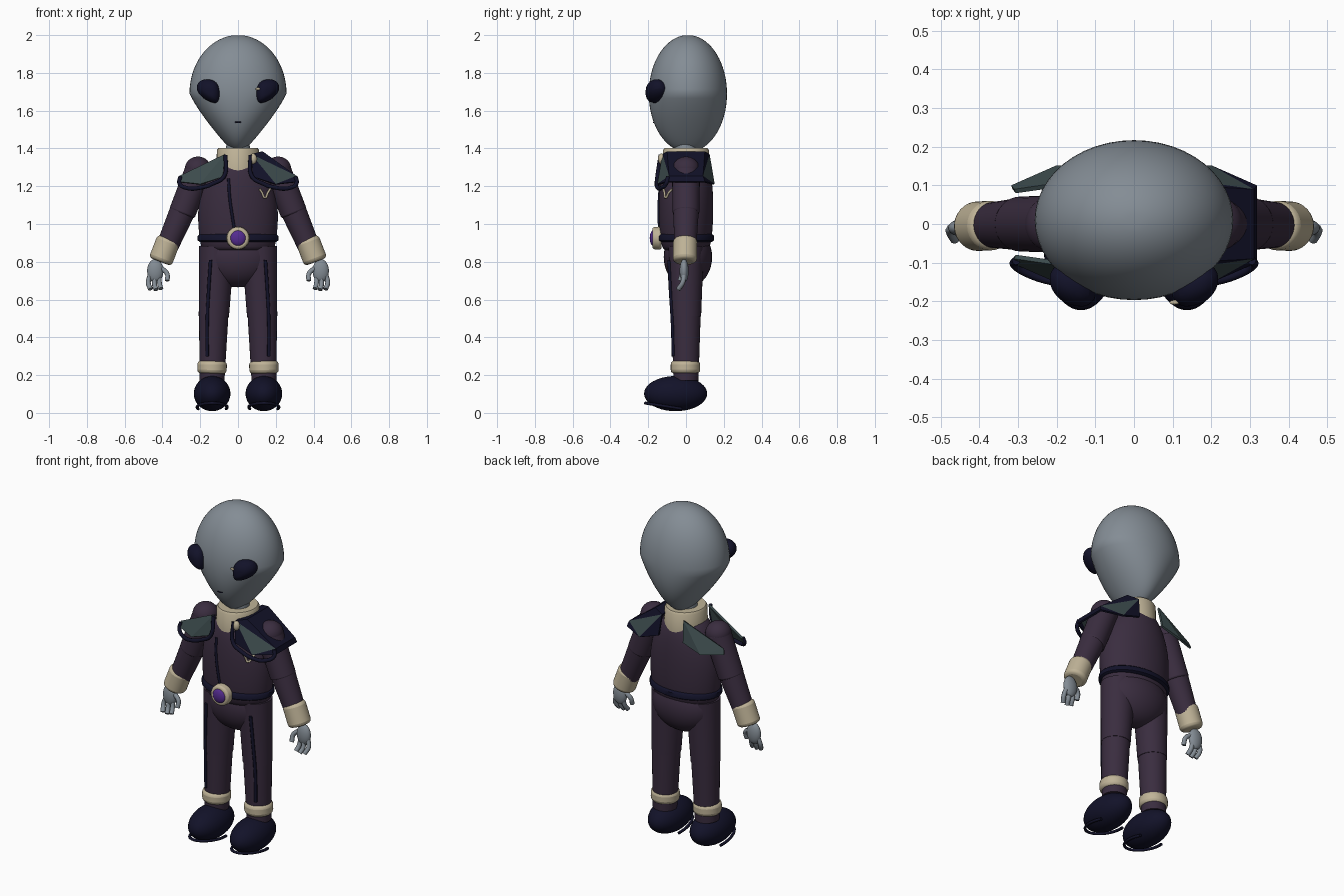
import bpy, bmesh, math
from mathutils import Vector, Matrix

if "Cube" in bpy.data.objects:
    bpy.data.objects.remove(bpy.data.objects["Cube"])

def mat(name, r, g, b):
    m = bpy.data.materials.new(name)
    m.diffuse_color = (r, g, b, 1)
    m.use_nodes = True
    m.node_tree.nodes["Principled BSDF"].inputs["Base Color"].default_value = m.diffuse_color
    return m

SKIN = mat("grey skin", 0.23, 0.265, 0.30)
SUIT = mat("plum suit", 0.042, 0.026, 0.05)
NAVY = mat("dark navy", 0.006, 0.006, 0.022)
CREAM = mat("cream trim", 0.52, 0.45, 0.31)
TEAL = mat("slate teal", 0.045, 0.07, 0.073)
GEM = mat("violet gem", 0.09, 0.025, 0.28)

def finish(name, bm, *mats, smooth=True, subsurf=0, bevel=0, solid=0, recalc=True):
    if recalc:
        bmesh.ops.recalc_face_normals(bm, faces=bm.faces)
    me = bpy.data.meshes.new(name)
    bm.to_mesh(me)
    bm.free()
    ob = bpy.data.objects.new(name, me)
    bpy.context.collection.objects.link(ob)
    for m in mats:
        me.materials.append(m)
    if smooth:
        bpy.ops.object.select_all(action='DESELECT')
        ob.select_set(True)
        bpy.context.view_layer.objects.active = ob
        bpy.ops.object.shade_smooth_by_angle(angle=math.radians(50))
    if solid:
        ob.modifiers.new("thickness", 'SOLIDIFY').thickness = solid
    if bevel:
        b = ob.modifiers.new("round", 'BEVEL')
        b.width, b.segments = bevel, 3
    if subsurf:
        ob.modifiers.new("smooth", 'SUBSURF').levels = subsurf
    return ob

def ball(name, c, r, m, rot=None):
    bm = bmesh.new()
    M = Matrix.Translation(c) @ (rot or Matrix()) @ Matrix.Diagonal((*r, 1))
    bmesh.ops.create_uvsphere(bm, u_segments=32, v_segments=20, radius=1, matrix=M)
    return finish(name, bm, m)

def limb(name, a, b, r0, r1, m, bevel=0, seg=32):
    a, b = Vector(a), Vector(b)
    M = Matrix.Translation((a + b) / 2) @ (b - a).to_track_quat('Z', 'Y').to_matrix().to_4x4()
    bm = bmesh.new()
    bmesh.ops.create_cone(bm, cap_ends=True, segments=seg, radius1=r0, radius2=r1,
                          depth=(b - a).length, matrix=M)
    return finish(name, bm, m, bevel=bevel)

def loft(name, rings, m, subsurf=0, **kw):
    """Skin a list of point rings and cap both ends."""
    bm = bmesh.new()
    vs = [[bm.verts.new(p) for p in r] for r in rings]
    n = len(vs[0])
    for a, b in zip(vs, vs[1:]):
        for i in range(n):
            bm.faces.new((a[i], a[(i + 1) % n], b[(i + 1) % n], b[i]))
    bm.faces.new(vs[0])
    bm.faces.new(vs[-1])
    return finish(name, bm, m, subsurf=subsurf, **kw)

def ellipse(z, rx, ry, cy=0, n=32):
    return [(rx * math.cos(2 * math.pi * i / n), cy + ry * math.sin(2 * math.pi * i / n), z) for i in range(n)]

def tube(name, pts, r, m, closed=False):
    cu = bpy.data.curves.new(name, 'CURVE')
    cu.dimensions, cu.bevel_depth, cu.bevel_resolution, cu.use_fill_caps = '3D', r, 2, True
    sp = cu.splines.new('BEZIER')
    sp.bezier_points.add(len(pts) - 1)
    for bp, p in zip(sp.bezier_points, pts):
        bp.co = p
        bp.handle_left_type = bp.handle_right_type = 'AUTO'
    sp.resolution_u, sp.use_cyclic_u = 6, closed
    cu.materials.append(m)
    ob = bpy.data.objects.new(name, cu)
    bpy.context.collection.objects.link(ob)
    bpy.ops.object.select_all(action='DESELECT')
    ob.select_set(True)
    bpy.context.view_layer.objects.active = ob
    bpy.ops.object.convert(target='MESH')

# Head: ellipsoid whose width tapers below the brow
def head_size(z):
    f = math.sqrt(max(1 - ((z - 1.69) / 0.31) ** 2, 0))
    return 0.257 * f * (1 - 1.9 * max(1.69 - z, 0)), 0.207 * f
rings = []
for i in range(1, 40):
    z = 1.69 - 0.31 * math.cos(math.pi * i / 40)
    rings.append(ellipse(z, *head_size(z), 0.01, 48))
loft("head", rings, SKIN)

# Eyes: domed almond shapes, each with a small glint
outline = [(.222, 1.715), (.205, 1.757), (.16, 1.766), (.112, 1.752),
           (.097, 1.70), (.105, 1.637), (.15, 1.648), (.195, 1.675)]
for s, side in ((-1, "left"), (1, "right")):
    layers = [(.5, -.10), (1.04, -.14), (1.08, -.165), (.98, -.188), (.65, -.206), (.3, -.212)]
    loft("eye_" + side, [[(s * (.158 + (x - .158) * k), y + .25 * (x - .14) * min(k, 1), 1.70 + (z - 1.70) * k)
                          for x, z in outline] for k, y in layers], NAVY, subsurf=2)
    ball("eye_glint_" + side, (-.14 if s < 0 else .105, -.203, 1.715), (.013, .006, .007), CREAM)
tube("mouth", [(-.025, -.163, 1.542), (0, -.171, 1.538), (.025, -.163, 1.542)], .004, NAVY)

# Neck and collar
limb("neck", (0, 0, 1.28), (0, 0, 1.45), .07, .06, SKIN)
loft("collar", [ellipse(1.28, .115, .125), ellipse(1.39, .112, .122), ellipse(1.402, .104, .114),
                ellipse(1.402, .08, .09)], CREAM)
ball("collar_button", (.08, -.13, 1.345), (.02, .018, .028), CREAM)

# Torso and hips
TORSO = [(.85, .17, .11), (.875, .198, .128), (.93, .205, .137), (1.0, .213, .144), (1.1, .213, .146),
         (1.18, .197, .143), (1.25, .172, .135), (1.31, .135, .12), (1.35, .09, .09)]
loft("torso", [ellipse(*t) for t in TORSO], SUIT, subsurf=1)
ball("hips", (0, .01, .825), (.195, .128, .16), SUIT)

def chest(x, z, out=.0):
    """Point on the front of the torso."""
    for (z0, a0, b0), (z1, a1, b1) in zip(TORSO, TORSO[1:]):
        if z0 <= z <= z1:
            t = (z - z0) / (z1 - z0)
            a, b = a0 + (a1 - a0) * t, b0 + (b1 - b0) * t
            return (x, -b * math.sqrt(max(1 - (x / a) ** 2, 0)) - out, z)

tube("jacket_seam", [chest(x, z) for x, z in ((-.05, 1.24), (-.045, 1.15), (-.03, 1.04), (-.015, .95))], .008, NAVY)
tube("chest_badge", [chest(x, z, .004) for x, z in ((.115, 1.185), (.128, 1.165), (.142, 1.14),
                                                    (.158, 1.165), (.17, 1.185))], .006, CREAM)

# Belt and buckle
bm = bmesh.new()
loops = [ellipse(z, .2 + o, .135 + o) for z, o in ((.905, .002), (.913, .014), (.937, .014), (.947, .002))]
loft("belt", loops, NAVY)
bm.free()
limb("buckle", (0, -.13, .925), (0, -.178, .925), .062, .058, CREAM, bevel=.012)
ball("buckle_gem", (0, -.172, .925), (.042, .02, .042), GEM)

for s, side in ((-1, "left"), (1, "right")):
    P = lambda x, y, z: (s * x, y, z)
    # Leg, cuff and boot
    limb("thigh_" + side, P(.112, 0, .88), P(.128, 0, .51), .094, .08, SUIT)
    limb("shin_" + side, P(.128, 0, .53), P(.138, 0, .17), .078, .066, SUIT)
    limb("ankle_cuff_" + side, P(.138, -.003, .208), P(.137, -.003, .276), .078, .078, CREAM, bevel=.02)
    ball("boot_" + side, P(.137, -.055, .102), (.097, .167, .093), NAVY)
    tube("boot_sole_rim_" + side, [P(.137 + .08 * math.cos(a), -.075 + .14 * math.sin(a), .03 - .022 * math.sin(a))
         for a in [math.pi * (1 + k / 8) for k in range(-1, 10)]], .008, NAVY)
    tube("leg_stripe_" + side, [P(.145, -.09, .81), P(.155, -.083, .66), P(.163, -.072, .48), P(.163, -.067, .30)],
         .009, NAVY)
    # Arm
    ball("shoulder_" + side, P(.212, 0, 1.29), (.07, .072, .067), SUIT)
    limb("upper_arm_" + side, P(.205, 0, 1.29), P(.297, 0, 1.055), .074, .071, SUIT, bevel=.01)
    limb("forearm_" + side, P(.285, 0, 1.09), P(.375, -.003, .88), .069, .058, SUIT)
    limb("wrist_cuff_" + side, P(.365, -.004, .922), P(.412, -.006, .80), .064, .064, CREAM, bevel=.02)
    # Hand with three fingers and a thumb
    ball("palm_" + side, P(.438, -.01, .752), (.043, .024, .062), SKIN)
    for k, pts in enumerate((((.465, -.01, .73), (.475, -.018, .69), (.463, -.04, .655)),
                             ((.44, -.012, .72), (.442, -.022, .68), (.434, -.042, .652)),
                             ((.418, -.01, .72), (.415, -.02, .685), (.408, -.04, .657)),
                             ((.405, -.012, .765), (.376, -.02, .738), (.374, -.032, .70)))):
        tube("finger_%s_%d" % (side, k + 1), [P(*p) for p in pts], .013, SKIN)
    # Shoulder plate: front and back panels, roofed over on the right side only
    bm = bmesh.new()
    base = [(.07, -.125, 1.37), (.13, -.10, 1.385), (.31, -.09, 1.255),
            (.318, -.10, 1.225), (.20, -.152, 1.212), (.08, -.145, 1.25)]
    f = [bm.verts.new(P(*p)) for p in base]
    b = [bm.verts.new(P(x, -y, z)) for x, y, z in base]
    for v in (f, b):
        bm.faces.new((v[0], v[2], v[4])).material_index = 1
        rest = [(0, 4, 5), (2, 3, 4)] + ([(0, 1, 2)] if s > 0 else [])
        for t in rest:
            bm.faces.new([v[i] for i in t]).material_index = 0 if s > 0 else 1
    if s > 0:
        for i in (0, 1, 2):
            bm.faces.new((f[i], f[i + 1], b[i + 1], b[i]))
    finish("shoulder_plate_" + side, bm, NAVY, TEAL, smooth=False, solid=.012)
    # Cord edging the front of the plate
    tube("plate_cord_" + side, [P(.065, -.135, 1.365), P(.075, -.152, 1.25), P(.13, -.155, 1.215), P(.2, -.15, 1.192),
         P(.27, -.13, 1.19), P(.31, -.105, 1.215), P(.305, -.095, 1.25)], .011, NAVY)
